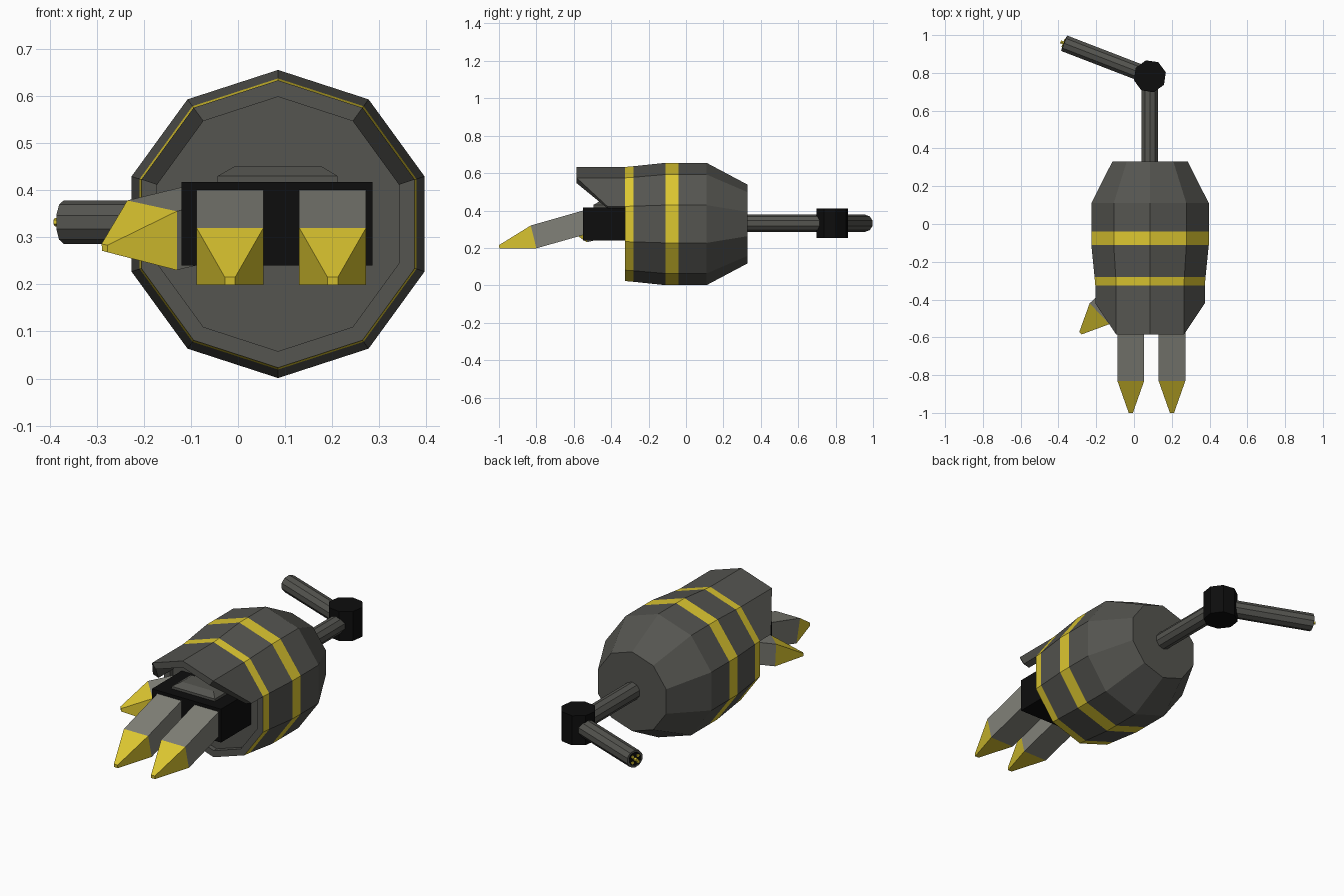
import bpy, bmesh, math
from mathutils import Vector, Matrix

old = bpy.data.objects.get("Cube")
if old:
    bpy.data.objects.remove(old, do_unlink=True)


def material(name, color):
    m = bpy.data.materials.new(name)
    m.use_nodes = True
    m.diffuse_color = (*color, 1)
    m.node_tree.nodes["Principled BSDF"].inputs["Base Color"].default_value = (*color, 1)
    return m


GREY = material("dark grey", (0.09, 0.09, 0.08))
LIGHT = material("light grey", (0.22, 0.22, 0.19))
YELLOW = material("yellow", (0.72, 0.57, 0.03))
BLACK = material("black", (0.004, 0.004, 0.004))

CX, CZ = 0.085, 0.328          # body axis, running along y


def finish(name, bm, mats):
    bmesh.ops.recalc_face_normals(bm, faces=bm.faces)
    me = bpy.data.meshes.new(name)
    bm.to_mesh(me)
    bm.free()
    for m in mats:
        me.materials.append(m)
    ob = bpy.data.objects.new(name, me)
    bpy.context.collection.objects.link(ob)
    return ob


def loft(name, sections, mats, slots, closed=False):
    """Bridge equal rings of points; slots gives a material for each span."""
    bm = bmesh.new()
    rings = [[bm.verts.new(p) for p in s] for s in sections]
    n = len(rings[0])
    for (a, b), slot in zip(zip(rings, rings[1:]), slots):
        for i in range(n):
            j = (i + 1) % n
            bm.faces.new((a[i], a[j], b[j], b[i])).material_index = slot
    bm.faces.new(rings[0]).material_index = slots[0]
    bm.faces.new(rings[-1]).material_index = slots[-1]
    return finish(name, bm, mats)


def rod(name, start, end, radius, sides, mat, turn=0.0):
    start, end = Vector(start), Vector(end)
    axis = end - start
    rot = axis.to_track_quat('Z', 'Y').to_matrix().to_4x4()
    bm = bmesh.new()
    bmesh.ops.create_cone(bm, cap_ends=True, segments=sides, radius1=radius,
                          radius2=radius, depth=axis.length,
                          matrix=Matrix.Translation((start + end) / 2) @ rot
                          @ Matrix.Rotation(turn, 4, 'Z'))
    return finish(name, bm, [mat])


def rim_point(k, radius, y):
    a = math.radians(90 + 36 * k)
    return Vector((CX + radius * math.cos(a), y, CZ + radius * math.sin(a)))


# Ten-sided body with two painted bands and a shallow recess at the front
profile = [(0.33, 0.21), (0.11, 0.327), (-0.04, 0.327), (-0.11, 0.327),
           (-0.28, 0.309), (-0.325, 0.305), (-0.325, 0.27), (-0.30, 0.27)]
loft("body", [[rim_point(k, r, y) for k in range(10)] for y, r in profile],
     [GREY, YELLOW], [0, 0, 1, 0, 1, 0, 0])

# Hood continuing the upper sides of the body
hood = []
for k in range(-2, 3):
    front = -0.42 if abs(k) == 2 else -0.585
    hood.append([rim_point(k, 0.305, -0.325), rim_point(k, 0.305, front),
                 rim_point(k, 0.27, front), rim_point(k, 0.27, -0.30)])
loft("hood", hood, [GREY], [0] * 4)


def box_ring(x0, x1, y0, y1, z):
    return [(x0, y0, z), (x1, y0, z), (x1, y1, z), (x0, y1, z)]


# Palm block and the bevelled plate on top of it
loft("palm", [box_ring(-0.12, 0.285, -0.55, -0.29, z) for z in (0.24, 0.417)],
     [BLACK], [0])
loft("palm_plate", [box_ring(-0.043, 0.211, -0.495, -0.34, 0.41),
                    box_ring(-0.043, 0.211, -0.495, -0.34, 0.43),
                    box_ring(-0.008, 0.178, -0.46, -0.37, 0.45)], [GREY], [0, 0])


# Two straight fingers with tapered claws
def finger_ring(cx, half, top_y, top_z, low_y, low_z):
    return [(cx - half, top_y, top_z), (cx + half, top_y, top_z),
            (cx + half, low_y, low_z), (cx - half, low_y, low_z)]


for side, cx in (("right", -0.017), ("left", 0.201)):
    loft(side + "_finger", [finger_ring(cx, 0.071, -0.54, 0.403, -0.51, 0.28),
                            finger_ring(cx, 0.071, -0.83, 0.32, -0.80, 0.198),
                            finger_ring(cx, 0.011, -1.0, 0.215, -0.998, 0.198)],
         [LIGHT, YELLOW], [0, 1])

# Thumb pointing outward from the right side of the palm
knuckle = [Vector(p) for p in ((-0.235, -0.42, 0.378), (-0.13, -0.53, 0.355),
                               (-0.13, -0.53, 0.23), (-0.225, -0.425, 0.256))]
root = [p + Vector((0.14, 0.13, 0.034)) for p in knuckle]
tip_center = Vector((-0.283, -0.578, 0.277))
middle = sum(knuckle, Vector()) / 4
tip = [tip_center + (p - middle) * 0.12 for p in knuckle]
loft("thumb", [root, knuckle, tip], [LIGHT, YELLOW], [0, 1])

# Rear arm, elbow and forearm
elbow = Vector((0.084, 0.782, 0.332))
rod("rear_arm", (0.084, 0.32, 0.332), elbow, 0.046, 10, GREY)
rod("elbow", elbow - Vector((0, 0, 0.078)), elbow + Vector((0, 0, 0.078)),
    0.087, 8, BLACK, math.radians(14))
end = Vector((-0.37, 0.957, 0.332))
out = (end - elbow).normalized()
rod("forearm", elbow, end, 0.046, 10, GREY)

# Socket at the end of the forearm, with small contact pins
rod("socket", end - out * 0.02, end + out * 0.002, 0.036, 10, BLACK)
across = out.cross(Vector((0, 0, 1)))
rod("center_pin", end, end + out * 0.02, 0.009, 6, YELLOW)
for i in range(4):
    a = math.radians(45 + 90 * i)
    p = end + (across * math.cos(a) + Vector((0, 0, math.sin(a)))) * 0.022
    rod("pin_%d" % (i + 1), p, p + out * 0.006, 0.008, 6, YELLOW)
